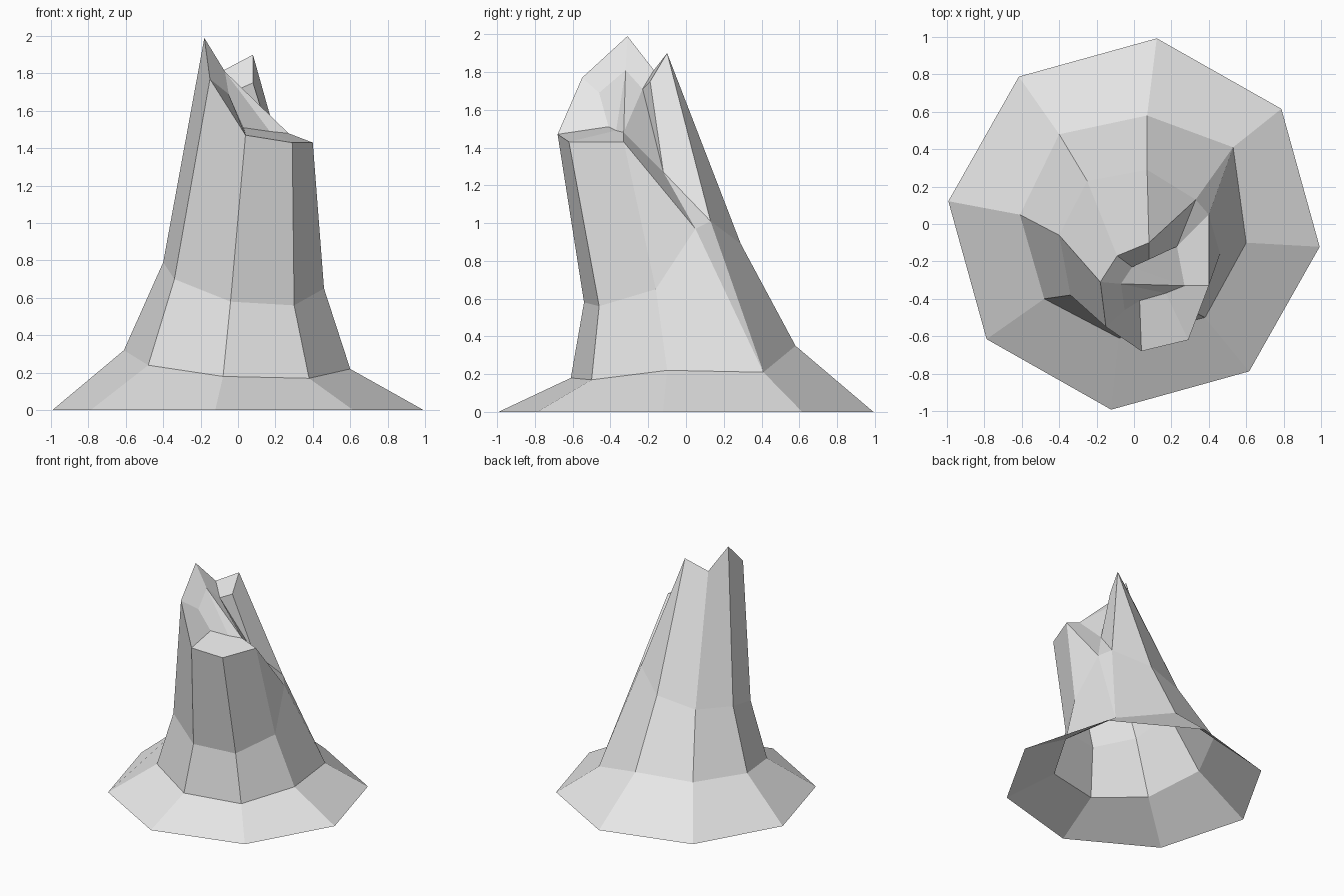
import bpy
import bmesh
from math import sin, cos, radians

SIDES = 8

cube = bpy.data.objects.get("Cube")
if cube:
    bpy.data.objects.remove(cube, do_unlink=True)


def make_material(name, value):
    mat = bpy.data.materials.new(name)
    mat.use_nodes = True
    colour = (value, value, value, 1)
    mat.diffuse_color = colour
    mat.node_tree.nodes["Principled BSDF"].inputs["Base Color"].default_value = colour
    return mat


def add_ring(bm, points):
    return [bm.verts.new(point) for point in points]


def bridge(bm, lower, upper, skip=()):
    """Join two rings with quads, leaving out the listed sides."""
    for side in range(SIDES):
        if side not in skip:
            following = (side + 1) % SIDES
            bm.faces.new((lower[side], upper[side], upper[following], lower[following]))


# All rings start at the back and run clockwise seen from above
bm = bmesh.new()

# Foot: a regular open octagon on the ground
foot_angles = [radians(83 - side * 360 / SIDES) for side in range(SIDES)]
foot = add_ring(bm, [(cos(a), sin(a), 0) for a in foot_angles])

# Root collar where the skirt meets the trunk
collar = add_ring(bm, [
    (.07, .58, .35), (.53, .41, .21), (.6, -.1, .22), (.38, -.5, .17),
    (-.08, -.61, .18), (-.48, -.4, .24), (-.61, .05, .32), (-.4, .48, .35),
])

# Waist of the trunk, split open on one side by the gash
gash_front = bm.verts.new((.4, .05, .97))
gash_back = bm.verts.new((.33, .13, 1.01))
waist = add_ring(bm, [
    (.07, .29, .89), gash_back.co, (.46, -.16, .65), (.3, -.46, .56),
    (-.04, -.54, .58), (-.34, -.38, .7), (-.4, -.06, .79), (-.25, .23, .83),
])
bm.verts.remove(waist[1])
waist[1] = gash_back

# Broken outer rim; the gash dips down to the waist
rim = add_ring(bm, [
    (.08, -.1, 1.9), gash_front.co, (.4, -.33, 1.43), (.29, -.62, 1.43),
    (.04, -.68, 1.47), (-.15, -.55, 1.77), (-.18, -.31, 1.99), (-.09, -.17, 1.81),
])
bm.verts.remove(rim[1])
rim[1] = gash_front

# Inner edge of the rim around the hollow
hollow = add_ring(bm, [
    (.08, -.19, 1.75), (.23, -.12, 1.27), (.27, -.33, 1.48), (.17, -.37, 1.49),
    (.03, -.41, 1.51), (-.05, -.46, 1.69), (-.07, -.32, 1.81), (-.01, -.23, 1.71),
])

# Skirt, trunk walls and rim
bridge(bm, foot, collar)
bridge(bm, collar, waist, skip=(1,))
bridge(bm, waist, rim, skip=(0, 1))
bridge(bm, rim, hollow, skip=(0,))

# Faces around the gash
for corners in (
    (collar[1], gash_back, gash_front),
    (collar[1], gash_front, waist[2], collar[2]),
    (waist[2], gash_front, rim[2]),
    (waist[0], rim[0], gash_back),
    (gash_back, rim[0], hollow[0], hollow[1]),
    (gash_back, hollow[1], gash_front),
):
    bm.faces.new(corners)

# Sloping floor of the hollow
for corners in ((0, 7, 1), (7, 2, 1), (7, 6, 2), (6, 3, 2), (6, 5, 4, 3)):
    bm.faces.new([hollow[i] for i in corners])

bmesh.ops.recalc_face_normals(bm, faces=bm.faces)

mesh = bpy.data.meshes.new("hollow_stump")
bm.to_mesh(mesh)
bm.free()
mesh.materials.append(make_material("pale grey", .8))
stump = bpy.data.objects.new("hollow_stump", mesh)
bpy.context.scene.collection.objects.link(stump)
